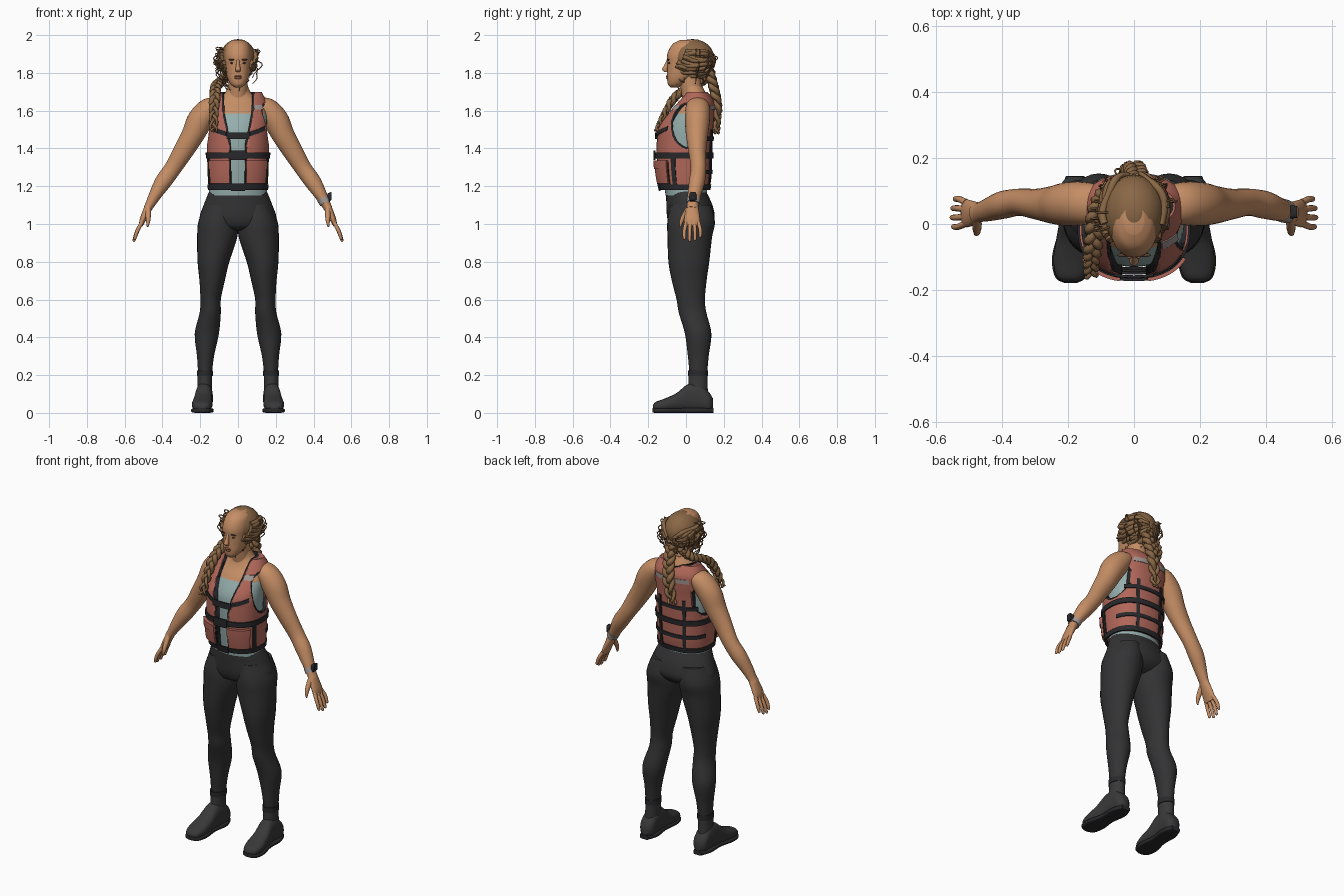
import bpy, bmesh, math, random
from mathutils import Vector

random.seed(7)
if "Cube" in bpy.data.objects:
    bpy.data.objects.remove(bpy.data.objects["Cube"])


def material(name, r, g, b):
    m = bpy.data.materials.new(name)
    m.use_nodes = True
    m.diffuse_color = (r, g, b, 1)
    bsdf = m.node_tree.nodes["Principled BSDF"]
    bsdf.inputs["Base Color"].default_value = (r, g, b, 1)
    bsdf.inputs["Roughness"].default_value = 0.8
    return m


SKIN = material("skin", .56, .27, .13)
HAIR = material("hair", .25, .135, .06)
RED = material("vest_red", .44, .135, .10)
STRAP = material("strap_black", .022, .022, .025)
LEGS = material("legging_black", .033, .033, .035)
BOOT = material("boot_black", .04, .04, .042)
SHIRT = material("shirt_teal", .30, .42, .41)
GREY = material("reflective_grey", .36, .31, .29)
LIP = material("lip", .36, .14, .09)
BROW = material("eye_brown", .09, .05, .03)
X, Y, Z = Vector((1, 0, 0)), Vector((0, 1, 0)), Vector((0, 0, 1))
AXES = {"x": (Y, Z), "y": (X, Z), "z": (X, Y)}


def smooth(rows, k=5):
    """Catmull-Rom resampling of number rows."""
    out = []
    for i in range(len(rows) - 1):
        quad = [rows[max(i - 1, 0)], rows[i], rows[i + 1], rows[min(i + 2, len(rows) - 1)]]
        for j in range(k):
            t = j / k
            out.append([b + .5 * t * (c - a + t * (2*a - 5*b + 4*c - d + t * (3*(b - c) + d - a)))
                        for a, b, c, d in zip(*quad)])
    return out + [list(rows[-1])]


def finish(name, bm, mats, angle=45):
    bmesh.ops.recalc_face_normals(bm, faces=bm.faces)
    me = bpy.data.meshes.new(name)
    bm.to_mesh(me)
    bm.free()
    for m in mats:
        me.materials.append(m)
    me.polygons.foreach_set("use_smooth", [True] * len(me.polygons))
    me.set_sharp_from_angle(angle=math.radians(angle))
    ob = bpy.data.objects.new(name, me)
    bpy.context.collection.objects.link(ob)
    return ob


def loft(name, rows, mat, axis="z", side=1, off=0, p=1, n=28, k=5, rule=None):
    """Rows are x, y, z and two radii; 'path' turns rings along the path."""
    rows = smooth(rows, k)
    mid = [Vector((r[0] * side, r[1], r[2])) for r in rows]
    bm, rings = bmesh.new(), []
    for i, r in enumerate(rows):
        if axis == "path":
            t = (mid[min(i + 1, len(mid) - 1)] - mid[max(i - 1, 0)]).normalized()
            u = t.cross(Y).normalized()
            v = u.cross(t)
        else:
            u, v = AXES[axis]
        ring = []
        for j in range(n):
            c, s = math.cos(math.tau * j / n), math.sin(math.tau * j / n)
            ring.append(bm.verts.new(mid[i] + u * math.copysign(abs(c) ** p, c) * (r[3] + off)
                                     + v * math.copysign(abs(s) ** p, s) * (r[4] + off)))
        rings.append(ring)
    for a, b in zip(rings, rings[1:]):
        for j in range(n):
            bm.faces.new((a[j], a[(j + 1) % n], b[(j + 1) % n], b[j]))
    bm.faces.new(rings[0])
    bm.faces.new(rings[-1])
    mats = mat if isinstance(mat, list) else [mat]
    if rule:
        for f in bm.faces:
            f.material_index = rule(f.calc_center_median())
    return finish(name, bm, mats)


def ball(name, loc, scale, mat):
    bm = bmesh.new()
    bmesh.ops.create_uvsphere(bm, u_segments=20, v_segments=12, radius=1)
    bmesh.ops.scale(bm, vec=scale, verts=bm.verts)
    bmesh.ops.translate(bm, vec=loc, verts=bm.verts)
    return finish(name, bm, [mat])


def strands(name, paths, radius, mat):
    cu = bpy.data.curves.new(name, "CURVE")
    cu.dimensions, cu.bevel_depth, cu.bevel_resolution, cu.use_fill_caps = "3D", radius, 1, True
    for path in paths:
        sp = cu.splines.new("POLY")
        sp.use_smooth = True
        sp.points.add(len(path) - 1)
        for i, (pt, co) in enumerate(zip(sp.points, path)):
            pt.co = (*co, 1)
            pt.radius = 1 if i < len(path) * .7 else 1.9 - 1.5 * i / len(path)
    cu.materials.append(mat)
    bpy.context.collection.objects.link(bpy.data.objects.new(name, cu))


# Torso with shirt, neckline in skin
loft("torso_shirt", [(0, 0, 1.15, .155, .108), (0, 0, 1.3, .145, .125), (0, -.005, 1.45, .15, .125),
                     (0, 0, 1.52, .152, .118), (0, .03, 1.6, .15, .1), (0, .045, 1.65, .12, .075),
                     (0, .045, 1.69, .072, .06), (0, .035, 1.73, .052, .052)],
     [SHIRT, SKIN], rule=lambda c: int(c.z > 1.59), n=40)
loft("neck", [(0, .05, 1.6, .065, .06), (0, .035, 1.68, .054, .057), (0, .015, 1.8, .05, .055)], SKIN)

# Hips, legs and boots
loft("hips", [(0, .0, 1.175, .152, .105), (0, .018, 1.1, .182, .122), (0, .026, 1.03, .203, .125),
              (0, .02, .985, .17, .1), (0, .02, .965, .1, .06)], LEGS, n=40)
for side, tag in ((1, "left"), (-1, "right")):
    loft(tag + "_leg", [(.095, .025, 1.1, .08, .11), (.106, .027, 1.01, .104, .126),
                        (.11, .02, .93, .106, .118), (.13, .015, .8, .084, .108),
                        (.137, .017, .7, .067, .092), (.145, .025, .6, .054, .075),
                        (.147, .035, .53, .056, .073), (.165, .064, .42, .064, .07),
                        (.172, .065, .3, .045, .055), (.175, .065, .2, .036, .046)], LEGS, side=side)
    loft(tag + "_boot_shaft", [(.178, .063, .05, .042, .06), (.176, .063, .13, .038, .052),
                               (.175, .063, .215, .039, .05)], BOOT, side=side)
    loft(tag + "_boot_cuff", [(.175, .063, .195, .042, .053), (.175, .063, .225, .042, .053)],
         STRAP, side=side)
    loft(tag + "_boot_foot", [(.192, -.176, .027, .018, .012), (.192, -.16, .034, .042, .024),
                              (.19, -.11, .043, .054, .034), (.186, -.05, .057, .05, .048),
                              (.181, .01, .08, .045, .072), (.178, .07, .08, .045, .074),
                              (.178, .12, .06, .042, .052), (.178, .143, .05, .022, .025)],
         BOOT, "y", side, p=.8)
    loft(tag + "_boot_sole", [(.192, -.178, .015, .02, .012), (.192, -.16, .013, .047, .013),
                              (.19, -.1, .013, .058, .013), (.184, -.01, .013, .044, .013),
                              (.179, .08, .013, .05, .013), (.178, .145, .013, .028, .013)],
         STRAP, "y", side, p=.5)

    # Arms and hands
    loft(tag + "_arm", [(.1, .06, 1.635, .035, .055), (.15, .062, 1.61, .06, .065),
                        (.2, .06, 1.55, .068, .066), (.24, .058, 1.47, .06, .058),
                        (.29, .06, 1.385, .053, .047), (.345, .066, 1.295, .045, .041),
                        (.395, .058, 1.225, .044, .042), (.435, .045, 1.16, .034, .036),
                        (.465, .036, 1.105, .025, .03), (.48, .033, 1.08, .022, .032)],
         SKIN, "path", side)
    loft(tag + "_palm", [(.468, .035, 1.1, .023, .029), (.487, .033, 1.06, .02, .037),
                         (.505, .032, 1.02, .016, .042), (.515, .032, .99, .01, .038)],
         SKIN, "path", side)
    for i, (finger, reach) in enumerate([("index", .9), ("middle", 1), ("ring", .95), ("little", .78)]):
        y = .002 + .021 * i
        dy = (i - 1.5) * .007
        loft(tag + "_" + finger + "_finger",
             [(.508, y, 1.01, .0105, .0105), (.508 + .027 * reach, y + dy, 1.01 - .05 * reach, .01, .0095),
              (.508 + .042 * reach, y + dy, 1.01 - .095 * reach, .008, .008),
              (.508 + .045 * reach, y + dy, 1.01 - .104 * reach, .003, .003)],
             SKIN, "path", side, n=12, k=3)
    loft(tag + "_thumb", [(.475, .015, 1.085, .014, .014), (.475, -.01, 1.045, .014, .013),
                          (.476, -.026, 1.01, .01, .01), (.479, -.03, .985, .004, .004)],
         SKIN, "path", side, n=12, k=3)

# Wrist watch
loft("watch_band", [(.449, .041, 1.135, .033, .036), (.463, .037, 1.11, .031, .035)], GREY, "path")
loft("watch_case", [(.474, .037, 1.137, .02, .025), (.494, .036, 1.148, .018, .022)], STRAP, "x", p=.5)

# Head and face
loft("head", [(0, -.06, 1.722, .015, .02), (0, -.055, 1.738, .037, .04), (0, -.035, 1.77, .055, .065),
              (0, -.012, 1.81, .065, .088), (0, 0, 1.85, .07, .1), (0, .005, 1.9, .072, .104),
              (0, .012, 1.95, .06, .085), (0, .015, 1.975, .03, .045)], SKIN, p=.92)
loft("nose", [(0, -.094, 1.87, .007, .008), (0, -.104, 1.84, .01, .012), (0, -.112, 1.818, .014, .015),
              (0, -.105, 1.804, .011, .009)], SKIN, n=14)
ball("upper_lip", (0, -.1, 1.782), (.021, .007, .005), LIP)
ball("lower_lip", (0, -.099, 1.773), (.018, .007, .006), LIP)
for side, tag in ((1, "left"), (-1, "right")):
    ball(tag + "_eye", (side * .03, -.089, 1.852), (.012, .006, .005), BROW)
    ball(tag + "_brow", (side * .032, -.094, 1.87), (.019, .006, .004), BROW)
    ball(tag + "_ear", (side * .072, .01, 1.84), (.012, .02, .03), SKIN)

# Hair: cap, swept locks, loose wisps, two braids
CENTRE, SIZE = Vector((0, .035, 1.88)), Vector((.097, .118, .102))
ball("hair_cap", CENTRE, SIZE * .97, HAIR)


def scalp(phi, t, lift):
    pole = Vector((0, -.98, .2))
    up = pole.cross(X) * -1
    d = pole * math.cos(t) + (X * math.sin(phi) + up * math.cos(phi)) * math.sin(t)
    return CENTRE + d * SIZE * lift


locks, wisps = [], []
for i in range(36):
    phi = math.radians(-115 + 230 * i / 35)
    t0, wave = .65 + .3 * abs(phi) + random.uniform(-.1, .1), random.uniform(0, 6)
    locks.append([scalp(phi + .12 * math.sin(wave + 5 * t), t0 + (2.95 - t0) * t,
                        1.0 + .05 * math.sin(wave + 9 * t)) for t in [q / 16 for q in range(17)]])
for i in range(44):
    phi, t = random.uniform(-2.2, 2.2), random.uniform(1.0, 2.7)
    base, w = scalp(phi, t, 1.0), random.uniform(0, 6)
    out = (base - CENTRE).normalized()
    fall = random.uniform(.04, .11)
    wisps.append([base + out * .028 * math.sin(q * .45) - Z * fall * (q / 8) ** 2
                  + X * .009 * math.sin(w + q) for q in range(9)])
strands("hair_locks", locks, .0125, HAIR)
strands("hair_wisps", wisps, .003, HAIR)


def braid(name, pts, width):
    path = [Vector(q) for q in smooth(pts, 14)]
    paths = [[] for _ in range(3)]
    for i, c in enumerate(path):
        tangent = (path[min(i + 1, len(path) - 1)] - path[max(i - 1, 0)]).normalized()
        normal = tangent.cross(X).normalized()
        for s in range(3):
            a = i * .36 + s * math.tau / 3
            paths[s].append(c + X * width * math.sin(a) + normal * width * .6 * math.sin(2 * a))
    strands(name, paths, width * .85, HAIR)


braid("shoulder_braid", [(-.05, .11, 1.8), (-.09, .09, 1.755), (-.115, .03, 1.73), (-.122, -.05, 1.68),
                         (-.128, -.11, 1.59), (-.13, -.155, 1.49)], .017)
braid("back_braid", [(.01, .12, 1.82), (.01, .145, 1.73), (0, .165, 1.62), (-.02, .16, 1.48)], .02)

# Vest: dark lining under a red shell, the shell with wider openings
VEST = [(0, -.005, 1.185, .155, .13), (0, -.007, 1.25, .16, .142), (0, -.01, 1.34, .163, .148),
        (0, -.008, 1.45, .166, .15), (0, -.002, 1.52, .166, .147), (0, .03, 1.6, .163, .12),
        (0, .05, 1.65, .15, .098), (0, .055, 1.7, .125, .06)]


def front_cutter(g):
    half = [(.036, 1.0), (.036, 1.42), (.07, 1.58), (.082, 1.8)]
    poly = [(x + g, z) for x, z in half] + [(-x - g, z) for x, z in reversed(half)]
    bm = bmesh.new()
    face = bm.faces.new([bm.verts.new((x, -.4, z)) for x, z in poly])
    ext = bmesh.ops.extrude_face_region(bm, geom=[face])
    bmesh.ops.translate(bm, vec=Y * .42, verts=[v for v in ext["geom"] if isinstance(v, bmesh.types.BMVert)])
    return finish("front_cutter", bm, [STRAP])


def make_vest(name, mat, off, g):
    vest = loft(name, VEST, mat, off=off, p=.85, n=56)
    cutters = [front_cutter(g), loft("neck_cutter", [(0, .03, 1.56, .07, .06), (0, .03, 1.66, .08, .085),
                                                     (0, .03, 1.8, .085, .11)], STRAP, off=g)]
    for side in (1, -1):
        cutters.append(loft("arm_cutter", [(.115, .02, 1.52, .09, .115), (.4, .02, 1.52, .09, .115)],
                            STRAP, "x", side, off=g))
    bpy.context.view_layer.objects.active = vest
    for c in cutters:
        c.hide_render = True
        mod = vest.modifiers.new("opening", "BOOLEAN")
        mod.operation, mod.solver, mod.object = "DIFFERENCE", "EXACT", c
        bpy.ops.object.modifier_apply(modifier=mod.name)
        bpy.data.objects.remove(c)


make_vest("vest_lining", STRAP, -.006, 0)
make_vest("vest_shell", RED, 0, .01)


def on_vest(angle, z, off):
    rows = smooth(VEST)
    i = max(j for j in range(len(rows) - 1) if rows[j][2] <= z or j == 0)
    t = (z - rows[i][2]) / (rows[i + 1][2] - rows[i][2])
    r = [a + (b - a) * t for a, b in zip(rows[i], rows[i + 1])]
    c, s = math.cos(math.radians(angle)), math.sin(math.radians(angle))
    return (math.copysign(abs(c) ** .85, c) * (r[3] + off),
            r[1] + math.copysign(abs(s) ** .85, s) * (r[4] + off), z)


def patch(name, a0, a1, z0, z1, off, mat, rise=0, depth=.008):
    """Plate that follows the vest; angle -90 is the front."""
    n, m, bm = max(4, int(abs(a1 - a0) / 5)), 5, bmesh.new()
    grid = [[[bm.verts.new(on_vest(a0 + (a1 - a0) * i / n, z0 + (z1 - z0) * j / m + rise * i / n, o))
              for j in range(m + 1)] for i in range(n + 1)] for o in (off, off - depth)]
    for layer in grid:
        for i in range(n):
            for j in range(m):
                bm.faces.new((layer[i][j], layer[i + 1][j], layer[i + 1][j + 1], layer[i][j + 1]))
    top, low = [g[0] + [c[-1] for c in g[1:-1]] + g[-1][::-1] + [c[0] for c in g[-2:0:-1]] for g in grid]
    for i in range(len(top)):
        k = (i + 1) % len(top)
        bm.faces.new((top[i], top[k], low[k], low[i]))
    finish(name, bm, [mat], 40)


# Straps, pockets and reflective strips
patch("waist_belt", -180, 180, 1.18, 1.208, .005, STRAP)
patch("chest_strap", -180, 180, 1.348, 1.378, .007, STRAP)
patch("back_lower_strap", 15, 165, 1.265, 1.287, .005, STRAP)
patch("back_upper_strap", 35, 145, 1.44, 1.462, .005, STRAP)
patch("upper_buckle", -107, -73, 1.45, 1.485, .006, STRAP)
patch("middle_buckle", -101, -79, 1.338, 1.388, .014, STRAP)
patch("belt_buckle", -100, -80, 1.175, 1.215, .011, STRAP)
patch("back_reflective_strip", 50, 130, 1.605, 1.63, .003, GREY)
patch("shoulder_reflective_strip", -62, -38, 1.605, 1.63, .003, GREY)
for tag, flip in (("left", lambda a: a), ("right", lambda a: -180 - a)):
    patch(tag + "_pocket_edge", flip(-80), flip(-31), 1.21, 1.325, .005, STRAP)
    patch(tag + "_pocket", flip(-78), flip(-33), 1.215, 1.32, .014, RED, depth=.016)
    patch(tag + "_pocket_flap", flip(-79), flip(-32), 1.292, 1.335, .018, RED, depth=.02)
    patch(tag + "_slanted_strap", flip(-72), flip(-35), 1.465, 1.488, .004, STRAP, rise=.03)
    patch(tag + "_side_strap", flip(-24), flip(-15), 1.2, 1.36, .005, STRAP)
    patch(tag + "_back_strap", flip(62), flip(69), 1.2, 1.5, .006, STRAP)
